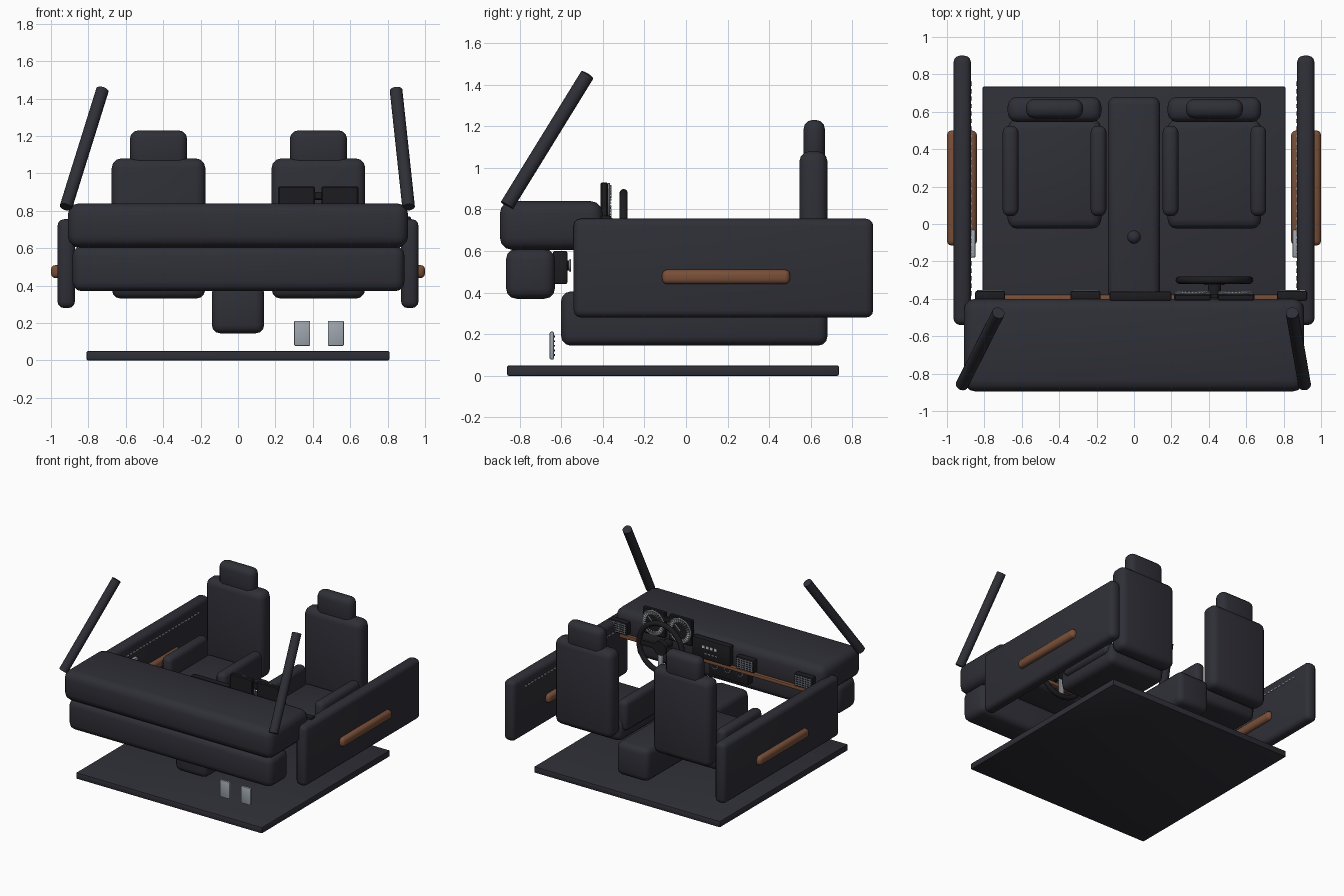
import bpy, bmesh, math
from mathutils import Vector, Matrix

if "Cube" in bpy.data.objects:
    bpy.data.objects.remove(bpy.data.objects["Cube"])


def mat(name, r, g, b):
    m = bpy.data.materials.new(name)
    m.diffuse_color = (r, g, b, 1)
    m.use_nodes = True
    m.node_tree.nodes["Principled BSDF"].inputs["Base Color"].default_value = m.diffuse_color
    return m


TRIM = mat("dark trim", 0.028, 0.028, 0.038)
BLACK = mat("black plastic", 0.012, 0.012, 0.015)
WOOD = mat("brown wood", 0.19, 0.078, 0.04)
METAL = mat("satin metal", 0.34, 0.38, 0.42)
PALE = mat("pale marking", 0.55, 0.56, 0.58)


def finish(bm, name, material):
    bmesh.ops.recalc_face_normals(bm, faces=bm.faces)
    me = bpy.data.meshes.new(name)
    bm.to_mesh(me)
    bm.free()
    me.materials.append(material)
    me.shade_smooth()
    me.set_sharp_from_angle(angle=math.radians(35))
    ob = bpy.data.objects.new(name, me)
    bpy.context.collection.objects.link(ob)
    return ob


def box(name, lo, hi, material, bevel=0.0, seg=3):
    lo, hi = Vector(lo), Vector(hi)
    bm = bmesh.new()
    bmesh.ops.create_cube(bm, size=1, matrix=Matrix.Translation((lo + hi) / 2)
                          @ Matrix.Diagonal((*(hi - lo), 1)))
    if bevel:
        bmesh.ops.bevel(bm, geom=bm.edges[:], offset=bevel, segments=seg,
                        profile=0.5, affect='EDGES', clamp_overlap=True)
    return finish(bm, name, material)


def bits(name, items, material):
    """Many small boxes (centre, size, turn about y) in one object."""
    bm = bmesh.new()
    for c, s, a in items:
        bmesh.ops.create_cube(bm, size=1, matrix=Matrix.Translation(c)
                              @ Matrix.Rotation(a, 4, 'Y') @ Matrix.Diagonal((*s, 1)))
    return finish(bm, name, material)


def rod(name, a, b, r, material, sides=20):
    a, b = Vector(a), Vector(b)
    d = b - a
    bm = bmesh.new()
    bmesh.ops.create_cone(bm, cap_ends=True, segments=sides, radius1=r, radius2=r, depth=d.length,
                          matrix=Matrix.Translation((a + b) / 2) @ d.to_track_quat('Z', 'Y').to_matrix().to_4x4())
    return finish(bm, name, material)


def ring(name, c, R, r, material, major=40, minor=10):
    """Torus standing upright, facing y."""
    bm = bmesh.new()
    loops = []
    for i in range(major):
        t = 2 * math.pi * i / major
        loops.append([bm.verts.new((c[0] + (R + r * math.cos(p)) * math.cos(t), c[1] + r * math.sin(p),
                                    c[2] + (R + r * math.cos(p)) * math.sin(t)))
                      for p in (2 * math.pi * j / minor for j in range(minor))])
    for i in range(major):
        a, b = loops[i], loops[(i + 1) % major]
        for j in range(minor):
            k = (j + 1) % minor
            bm.faces.new((a[j], b[j], b[k], a[k]))
    return finish(bm, name, material)


# floor, dashboard and centre tunnel
box("floor", (-0.81, -0.86, 0), (0.81, 0.735, 0.05), TRIM, 0.008, 2)
box("dashboard_top", (-0.91, -0.895, 0.605), (0.91, -0.40, 0.84), TRIM, 0.06)
box("dashboard_lower", (-0.885, -0.865, 0.37), (0.89, -0.63, 0.61), TRIM, 0.05)
box("centre_console", (-0.14, -0.60, 0.145), (0.14, 0.68, 0.405), TRIM, 0.045)

# seats
for side, sx in (("left", -0.425), ("right", 0.43)):
    box(side + "_seat_cushion", (sx - 0.25, -0.025, 0.33), (sx + 0.25, 0.56, 0.50), TRIM, 0.05)
    box(side + "_seat_back", (sx - 0.25, 0.545, 0.40), (sx + 0.25, 0.68, 1.08), TRIM, 0.05)
    box(side + "_headrest", (sx - 0.153, 0.565, 1.02), (sx + 0.153, 0.668, 1.23), TRIM, 0.045)
    for s, tag in ((-1, "a"), (1, "b")):
        bx = sx + s * 0.235
        box(side + "_seat_bolster_" + tag, (bx - 0.042, 0.042, 0.41), (bx + 0.042, 0.525, 0.65), TRIM, 0.035)

# doors with wooden armrest, handle and stitching
for side, s in (("left", -1), ("right", 1)):
    def span(a, b):
        return sorted((s * a, s * b))
    x0, x1 = span(0.872, 0.965)
    box(side + "_door", (x0, -0.54, 0.28), (x1, 0.90, 0.755), TRIM, 0.035)
    x0, x1 = span(0.84, 1.0)
    box(side + "_armrest", (x0, -0.115, 0.44), (x1, 0.50, 0.51), WOOD, 0.025)
    x0, x1 = span(0.847, 0.875)
    box(side + "_door_handle", (x0, -0.18, 0.605), (x1, -0.03, 0.635), METAL, 0.008, 2)
    bits(side + "_door_stitching", [((s * 0.871, -0.37 + i * 0.04, 0.675), (0.008, 0.022, 0.007), 0)
                                    for i in range(29)], PALE)

# windscreen pillars
rod("left_pillar", (-0.92, -0.86, 0.82), (-0.725, -0.475, 1.445), 0.034, TRIM)
rod("right_pillar", (0.912, -0.86, 0.82), (0.845, -0.475, 1.445), 0.034, TRIM)

# wooden dashboard strip
box("dashboard_strip", (-0.85, -0.42, 0.63), (0.85, -0.378, 0.66), WOOD, 0.008, 2)

# air vents
for n, vx in enumerate((-0.77, -0.26, 0.845)):
    box("vent_%d" % n, (vx - 0.08, -0.41, 0.67), (vx + 0.08, -0.358, 0.77), BLACK, 0.01, 2)
    bits("vent_grille_%d" % n,
         [((vx, -0.357, 0.686 + i * 0.017), (0.14, 0.008, 0.004), 0) for i in range(5)]
         + [((vx - 0.06 + i * 0.024, -0.357, 0.72), (0.004, 0.008, 0.078), 0) for i in range(6)], METAL)

# centre screen with small markings
box("screen", (-0.13, -0.41, 0.665), (0.20, -0.36, 0.825), BLACK, 0.01, 2)
bits("screen_marks", [((0.10 - i * 0.035, -0.359, 0.765), (0.022, 0.004, 0.02), 0) for i in range(4)]
     + [((0.08 - i * 0.03, -0.359, 0.715), (0.016, 0.004, 0.006), 0) for i in range(4)], PALE)

# climate panel with knobs
box("climate_panel", (-0.14, -0.64, 0.44), (0.20, -0.57, 0.60), BLACK, 0.01, 2)
for n, kx in enumerate((-0.08, 0.03, 0.14)):
    rod("climate_knob_%d" % n, (kx, -0.575, 0.53), (kx, -0.553, 0.53), 0.025, BLACK)
    ring("climate_knob_rim_%d" % n, (kx, -0.557, 0.53), 0.026, 0.005, METAL, 24, 6)

# instrument cluster
box("gauge_bridge", (0.38, -0.395, 0.865), (0.47, -0.375, 0.90), BLACK)
for n, gx in enumerate((0.313, 0.545)):
    gz = 0.83
    box("gauge_housing_%d" % n, (gx - 0.098, -0.41, gz - 0.10), (gx + 0.098, -0.375, gz + 0.10), BLACK, 0.006, 1)
    ring("gauge_rim_%d" % n, (gx, -0.37, gz), 0.092, 0.006, METAL, 36, 6)
    ticks = []
    for i in range(28):
        t = 2 * math.pi * i / 28
        ticks.append(((gx + 0.076 * math.cos(t), -0.366, gz + 0.076 * math.sin(t)), (0.022, 0.018, 0.006), -t))
    bits("gauge_ticks_%d" % n, ticks, PALE)
    bits("gauge_needle_%d" % n, [((gx + 0.02, -0.368, gz + 0.02), (0.065, 0.008, 0.006), -math.pi / 4)], PALE)

# steering wheel
wc = (0.43, -0.30, 0.69)
ring("steering_wheel_rim", wc, 0.188, 0.02, BLACK, 48, 12)
rod("steering_hub", (0.43, -0.325, 0.69), (0.43, -0.285, 0.69), 0.055, BLACK, 28)
rod("steering_column", (0.43, -0.45, 0.69), (0.43, -0.31, 0.69), 0.035, BLACK)
box("steering_side_spokes", (0.25, -0.312, 0.67), (0.61, -0.292, 0.71), BLACK, 0.006, 2)
box("steering_lower_spoke", (0.41, -0.312, 0.515), (0.45, -0.29, 0.65), METAL, 0.006, 2)

# gear lever
rod("gear_stalk", (0, -0.07, 0.39), (0, -0.07, 0.52), 0.013, METAL, 14)
bm = bmesh.new()
bmesh.ops.create_uvsphere(bm, u_segments=20, v_segments=12, radius=0.036, matrix=Matrix.Translation((0, -0.07, 0.53)))
finish(bm, "gear_knob", TRIM)

# pedals with rubber ribs
for n, px in enumerate((0.343, 0.523)):
    box("pedal_%d" % n, (px - 0.043, -0.655, 0.078), (px + 0.043, -0.635, 0.212), METAL, 0.006, 2)
    bits("pedal_ribs_%d" % n, [((px, -0.633, 0.10 + i * 0.022), (0.07, 0.008, 0.009), 0) for i in range(5)], BLACK)
